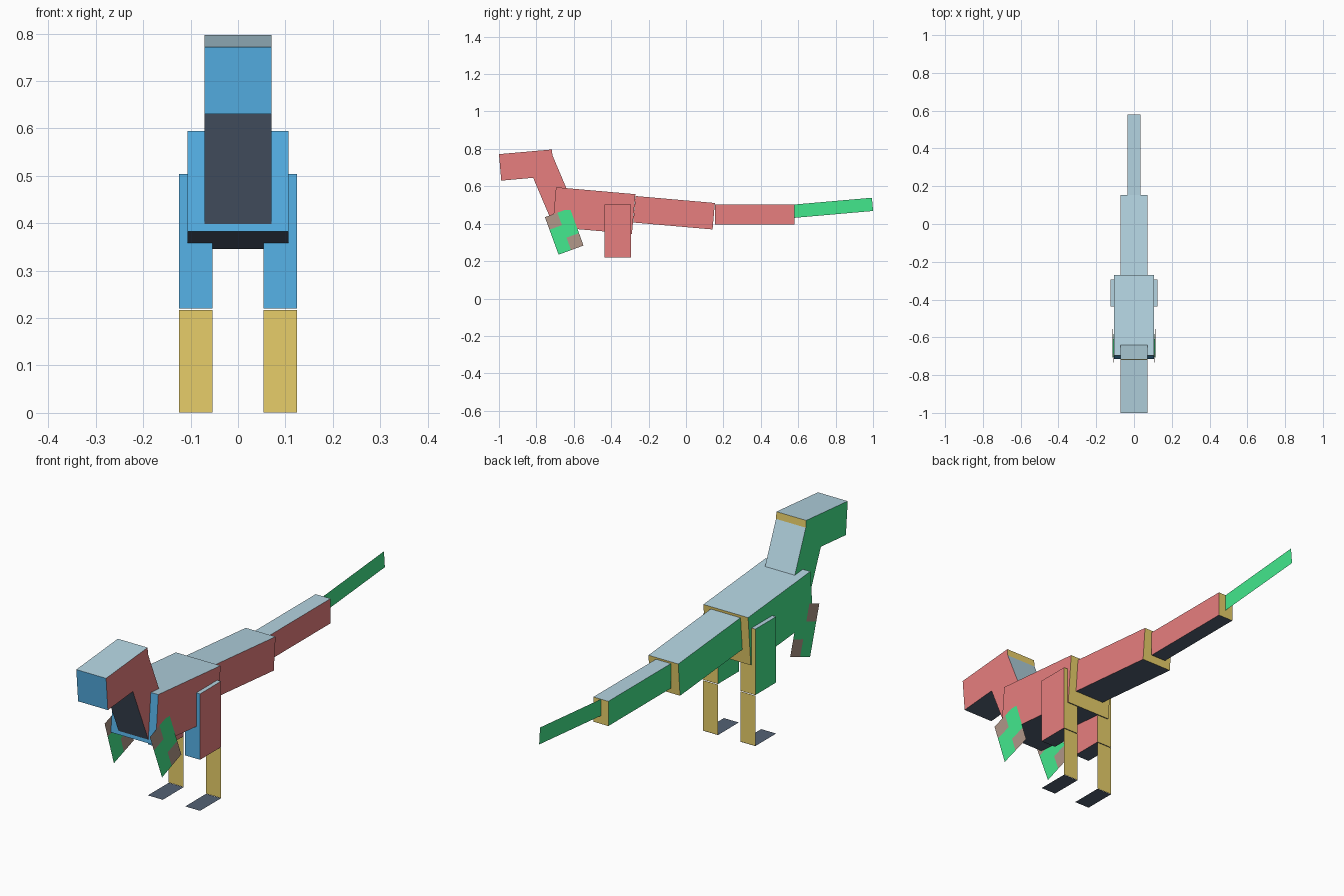
import bpy, bmesh, math
from mathutils import Matrix, Vector

cube = bpy.data.objects.get("Cube")
if cube:
    bpy.data.objects.remove(cube, do_unlink=True)

U = 0.0355  # modelling unit


def material(name, hex_code):
    def linear(c):
        return c / 12.92 if c <= 0.04045 else ((c + 0.055) / 1.055) ** 2.4
    rgb = [linear(b / 255) for b in bytes.fromhex(hex_code)]
    mat = bpy.data.materials.new(name)
    mat.use_nodes = True
    mat.diffuse_color = (*rgb, 1)
    bsdf = mat.node_tree.nodes["Principled BSDF"]
    bsdf.inputs["Base Color"].default_value = (*rgb, 1)
    bsdf.inputs["Roughness"].default_value = 0.9
    return mat


PALE = material("pale_blue_grey", "b4d4e1")
SLATE = material("slate", "536174")
BLUE = material("sky_blue", "5bbcf4")
YELLOW = material("warm_yellow", "f8dd72")
RED = material("coral_red", "f48686")
GREEN = material("fresh_green", "43e88d")
TAN = material("dull_tan", "b09688")

# Each box side takes a colour from the way it points before tilting
SIDES = [(RED, (1, 0, 0)), (GREEN, (-1, 0, 0)), (BLUE, (0, -1, 0)),
         (YELLOW, (0, 1, 0)), (PALE, (0, 0, 1)), (SLATE, (0, 0, -1))]


def finish(name, bm, matrix, mats):
    bm.transform(matrix)
    mesh = bpy.data.meshes.new(name)
    bm.to_mesh(mesh)
    bm.free()
    for mat in mats:
        mesh.materials.append(mat)
    obj = bpy.data.objects.new(name, mesh)
    bpy.context.collection.objects.link(obj)
    return obj


def box(name, size, top_front, pitch=0, x=0):
    """Box in units, hung from its upper front edge and tilted about it."""
    w, l, h = (s * U for s in size)
    bm = bmesh.new()
    bmesh.ops.create_cube(bm, size=1)
    bm.normal_update()
    for f in bm.faces:
        f.material_index = max(range(6), key=lambda i: f.normal.dot(Vector(SIDES[i][1])))
    matrix = (Matrix.Translation((x, *top_front))
              @ Matrix.Rotation(math.radians(pitch), 4, 'X')
              @ Matrix.Translation((0, l / 2, -h / 2))
              @ Matrix.Diagonal((w, l, h, 1)))
    return finish(name, bm, matrix, [s[0] for s in SIDES])


def sheet(name, size, centre, rotation, mats, patched=None):
    """Flat panel in units; cells chosen by the rule take the second colour."""
    bm = bmesh.new()
    cols, rows = size if patched else (1, 1)
    bmesh.ops.create_grid(bm, x_segments=cols, y_segments=rows, size=0.5)
    for f in bm.faces:
        c = f.calc_center_median()
        f.material_index = int(bool(patched and patched(c.x, c.y)))
    matrix = (Matrix.Translation(centre) @ rotation
              @ Matrix.Diagonal((size[0] * U, size[1] * U, 1, 1)))
    return finish(name, bm, matrix, mats)


def turn(degrees, axis):
    return Matrix.Rotation(math.radians(degrees), 4, axis)


SIDEWAYS = turn(90, 'Z') @ turn(90, 'X')  # panel facing +x

# Head, neck, body and tail
box("head", (4, 8, 4), (-1.0, 0.772), 5)
box("neck", (4, 10, 4), (-0.718, 0.775), -67)
box("body", (6, 12, 6), (-0.695, 0.595), -5)
box("tail_base", (4, 12, 4), (-0.27, 0.548), -5)
box("tail_middle", (2, 12, 3), (0.154, 0.503))
sheet("tail_tip", (12, 2), (0, 0.785, 0.485), turn(5, 'X') @ SIDEWAYS, [GREEN])


def arm_patch(a, b):
    # Upper front and lower rear corners
    return (a < 0 and b > 1 / 6) or (a > 0 and b < -1 / 6)


# Paired limbs
for side, label in ((1, "left"), (-1, "right")):
    x = side * 0.089
    box(f"{label}_thigh", (2, 4, 8), (-0.436, 0.504), x=x)
    sheet(f"{label}_shin", (2, 6.1), (x, -0.294, 0.109), turn(90, 'X'), [YELLOW])
    sheet(f"{label}_foot", (2, 4), (x, -0.365, 0.0), Matrix(), [SLATE])
    sheet(f"{label}_arm", (4, 6), (side * 0.1105, -0.651, 0.359),
          turn(-2 * side, 'Y') @ turn(20, 'X') @ SIDEWAYS, [GREEN, TAN], arm_patch)
